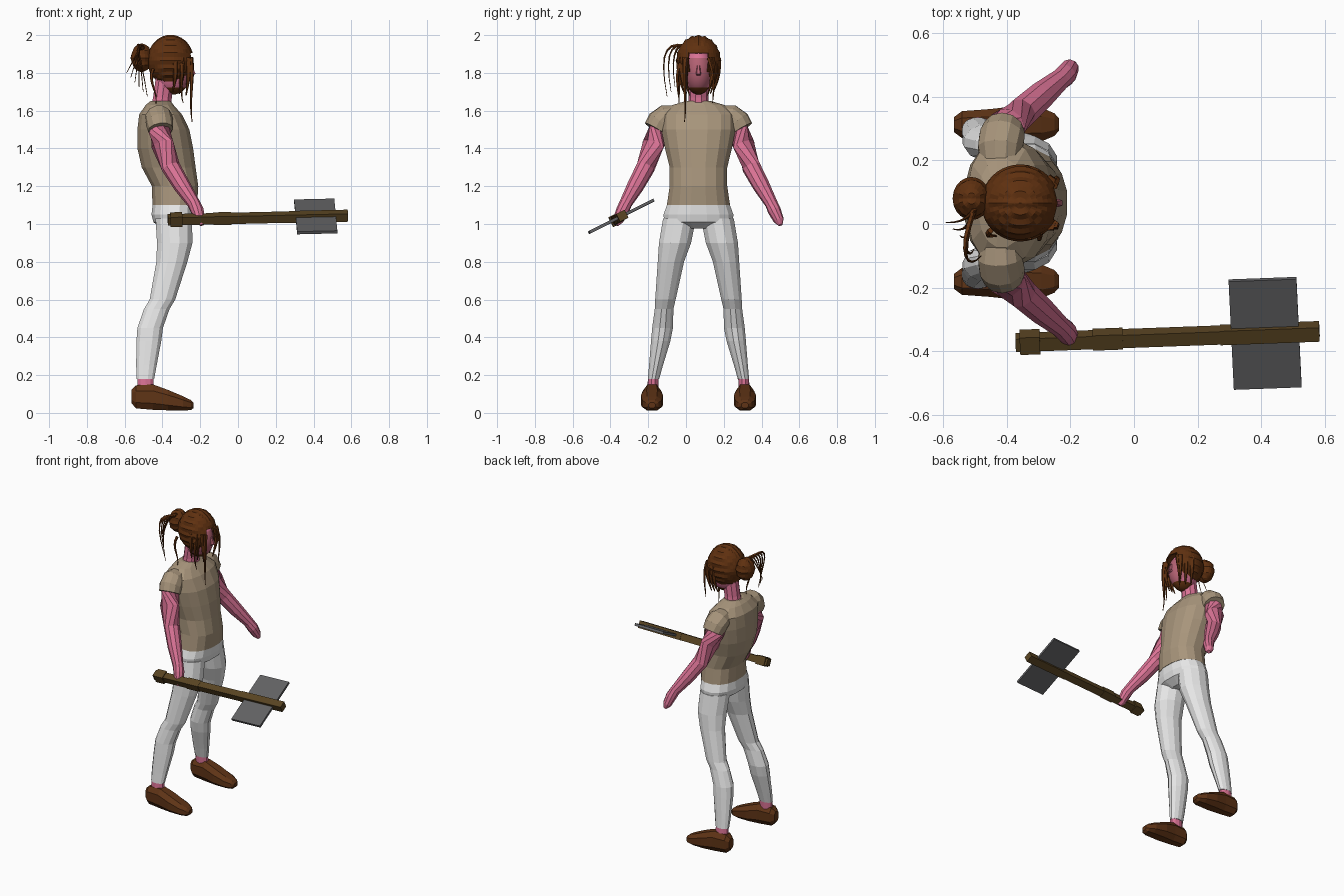
import bpy, bmesh, math
from mathutils import Vector, Matrix

if "Cube" in bpy.data.objects:
    bpy.data.objects.remove(bpy.data.objects["Cube"], do_unlink=True)

MID = 0.066  # body's plane of symmetry in y


def material(name, rgb):
    m = bpy.data.materials.new(name)
    m.use_nodes = True
    m.diffuse_color = (*rgb, 1)
    m.node_tree.nodes["Principled BSDF"].inputs["Base Color"].default_value = (*rgb, 1)
    return m


SKIN = material("pink skin", (0.70, 0.17, 0.30))
FACE = material("dusky rose", (0.45, 0.12, 0.17))
SHIRT = material("tan cloth", (0.39, 0.30, 0.20))
PANTS = material("white cloth", (0.80, 0.80, 0.80))
HAIR = material("brown hair", (0.115, 0.030, 0.005))
LEATHER = material("brown leather", (0.115, 0.034, 0.008))
WOOD = material("dark wood", (0.10, 0.058, 0.016))
METAL = material("grey metal", (0.12, 0.12, 0.125))


def finish(bm, name, *mats, smooth=False):
    bmesh.ops.recalc_face_normals(bm, faces=bm.faces)
    me = bpy.data.meshes.new(name)
    bm.to_mesh(me)
    bm.free()
    for m in mats:
        me.materials.append(m)
    ob = bpy.data.objects.new(name, me)
    bpy.context.collection.objects.link(ob)
    if smooth:
        me.shade_smooth()
    return ob


def loft(name, mat, rings, sides=12, axes=None, power=1.0, turn=0.0):
    """Skin over ellipses (x, y, z, radius a, radius b); axes fixed or square to the path."""
    bm = bmesh.new()
    pts = [Vector(r[:3]) for r in rings]
    loops = []
    for i, r in enumerate(rings):
        if axes:
            u, v = map(Vector, axes)
        else:
            t = (pts[min(i + 1, len(pts) - 1)] - pts[max(i - 1, 0)]).normalized()
            ref = Vector((0, 0, 1)) if abs(t.z) < 0.9 else Vector((1, 0, 0))
            u = t.cross(ref).normalized()
            v = u.cross(t)
        loop = []
        for k in range(sides):
            a = turn + math.tau * (k + 0.5) / sides
            c, s = math.cos(a), math.sin(a)
            c = math.copysign(abs(c) ** power, c)
            s = math.copysign(abs(s) ** power, s)
            loop.append(bm.verts.new(pts[i] + u * c * r[3] + v * s * r[-1]))
        loops.append(loop)
    for a, b in zip(loops, loops[1:]):
        for k in range(sides):
            n = (k + 1) % sides
            bm.faces.new((a[k], a[n], b[n], b[k]))
    bm.faces.new(loops[0])
    bm.faces.new(loops[-1])
    return finish(bm, name, mat)


def ball(segments, rows, centre, radii):
    bm = bmesh.new()
    bmesh.ops.create_uvsphere(bm, u_segments=segments, v_segments=rows, radius=1)
    bmesh.ops.transform(bm, matrix=Matrix.Translation(centre) @ Matrix.Diagonal((*radii, 1)), verts=bm.verts)
    return bm


FLAT = ((1, 0, 0), (0, 1, 0))
ACROSS = ((0, 1, 0), (0, 0, 1))

# Shirt, pelvis and neck: x, z, half depth, half width
torso = [(-.335, 1.10, .12, .17), (-.333, 1.20, .125, .155), (-.367, 1.30, .145, .155),
         (-.385, 1.40, .15, .18), (-.395, 1.50, .14, .20), (-.41, 1.58, .115, .20),
         (-.415, 1.63, .075, .14), (-.41, 1.65, .055, .07)]
hips = [(-.335, 1.11, .118, .166), (-.34, 1.05, .12, .188), (-.34, 1.01, .11, .185), (-.34, .975, .06, .09)]
for name, mat, rows in (("shirt", SHIRT, torso), ("pelvis", PANTS, hips)):
    loft(name, mat, [(x, MID, z, a, b) for x, z, a, b in rows], 16, FLAT, .88)
loft("neck", SKIN, [(-.41, MID, 1.60, .06), (-.40, MID, 1.67, .052), (-.385, MID, 1.78, .052)], 10, FLAT)

# Limbs, built once for each side: x, offset from the middle, z, radii
leg = [(-.34, .10, 1.03, .10, .09), (-.335, .124, .90, .097, .088), (-.35, .146, .80, .085, .072),
       (-.40, .175, .60, .07, .056), (-.43, .182, .55, .07, .051), (-.465, .19, .45, .07, .057),
       (-.472, .20, .38, .068, .053), (-.485, .225, .25, .056, .038), (-.49, .238, .18, .048, .031)]
arm = [(-.42, .16, 1.56, .06), (-.415, .205, 1.50, .062), (-.40, .24, 1.42, .06),
       (-.355, .28, 1.30, .05), (-.295, .334, 1.20, .045), (-.235, .385, 1.11, .034),
       (-.215, .402, 1.07, .035), (-.20, .425, 1.02, .028), (-.19, .435, .995, .012)]
sleeve = [(-.42, .12, 1.57, .06), (-.42, .17, 1.562, .072), (-.415, .205, 1.535, .073), (-.41, .226, 1.50, .067)]
ankle = [(-.49, .238, .20, .044, .028), (-.49, .242, .12, .046, .030)]
# x, bottom, top, half width
shoe = [(-.565, .05, .125, .025), (-.54, .02, .15, .045), (-.45, .012, .155, .052),
        (-.37, .01, .125, .062), (-.29, .01, .09, .056), (-.25, .013, .07, .038), (-.235, .025, .055, .02)]
for side, s in (("left", 1), ("right", -1)):
    def place(rows):
        return [(r[0], MID + s * r[1], *r[2:]) for r in rows]
    loft(side + "_trouser_leg", PANTS, place(leg), 12, FLAT)
    loft(side + "_ankle", SKIN, place(ankle), 10, FLAT)
    loft(side + "_arm", SKIN, place(arm), 10)
    loft(side + "_sleeve", SHIRT, place(sleeve), 12)
    loft(side + "_shoe", LEATHER,
         [(x, MID + s * .246, (lo + hi) / 2, w, (hi - lo) / 2) for x, lo, hi, w in shoe], 8, ACROSS, .8)

# Head with a darker face and a hair-coloured jaw line
bm = ball(20, 16, (-.345, MID, 1.81), (.10, .078, .125))
for f in bm.faces:
    p = f.calc_center_median()
    if p.z < 1.725:
        f.material_index = 2
    elif p.x > -.31 and p.z < 1.88:
        f.material_index = 1
finish(bm, "head", SKIN, FACE, HAIR, smooth=True)
loft("nose", FACE, [(-.25, MID, 1.84, .008), (-.236, MID, 1.795, .014), (-.25, MID, 1.785, .01)], 5, FLAT)

# Swept-back hair cap with combed ridges and an opening for the face
bm = ball(40, 20, (0, 0, 0), (1, 1, 1))
for v in bm.verts:
    around = math.atan2(v.co.z, v.co.y)
    v.co *= 1 + .025 * math.cos(20 * around) * math.hypot(v.co.y, v.co.z)
    v.co = Vector((-.357 + .122 * v.co.x, MID + .118 * v.co.y, 1.865 + .133 * v.co.z))
opening = [f for f in bm.faces for p in [f.calc_center_median()]
           if (p.x > -.33 and abs(p.y - MID) < .055 and p.z < 1.915) or p.z < 1.72 - .35 * (p.x + .30)]
bmesh.ops.delete(bm, geom=opening, context="FACES")
finish(bm, "hair_cap", HAIR).modifiers.new("thickness", "SOLIDIFY").thickness = .008

# Bun
bm = ball(20, 12, (0, 0, 0), (1, 1, 1))
for v in bm.verts:
    v.co *= 1 + .04 * math.cos(10 * math.atan2(v.co.z, v.co.y))
    v.co = Vector((-.51 + .057 * v.co.x, .08 + .065 * v.co.y, 1.88 + .075 * v.co.z))
finish(bm, "hair_bun", HAIR)


# Loose strands: bent paths that taper to a point
def strand(name, path, r):
    a, b, c, d = map(Vector, path)
    rings = []
    for i in range(9):
        t = i / 8
        u = 1 - t
        p = a * u**3 + b * 3 * u * u * t + c * 3 * u * t * t + d * t**3
        rings.append((*p, r * (1 - .85 * t)))
    loft(name, HAIR, rings, 5)


for s in (1, -1):
    for i in range(3):
        x, w = -.265 - .035 * i, .068 + .015 * i
        strand("side_lock", [(x, MID + s * w, 1.88), (x + .01, MID + s * (w + .012), 1.8),
                             (x, MID + s * w, 1.75), (x - .01, MID + s * (w - .02), 1.68 + .01 * i)], .02)
strand("long_front_lock", [(-.25, 0, 1.88), (-.235, -.02, 1.75), (-.26, .005, 1.66), (-.243, -.008, 1.54)], .014)
strand("second_front_lock", [(-.25, .12, 1.88), (-.23, .15, 1.8), (-.25, .15, 1.72), (-.25, .14, 1.64)], .012)
strand("temple_lock", [(-.30, -.03, 1.85), (-.29, -.06, 1.78), (-.31, -.04, 1.7), (-.29, -.035, 1.64)], .012)
strand("nape_lock", [(-.45, -.02, 1.82), (-.48, -.05, 1.75), (-.42, -.03, 1.7), (-.435, -.04, 1.63)], .010)
for i in range(6):
    y = .05 - .03 * i
    strand("bun_wisp", [(-.50, .05, 1.92), (-.50 - .012 * i, y, 1.97 + .004 * i),
                        (-.52, y - .05, 1.93), (-.59 + .022 * i, y * .7 - .03, 1.80 - .025 * i)], .010)

# Axe: square shaft with pommel, grip band and a flat double blade
START, END = Vector((-.372, -.372, 1.022)), Vector((.582, -.337, 1.044))
LEAN = math.radians(26.6)


def shaft(name, mat, x0, x1, half_a, half_b, z_shift=0):
    rot = (END - START).to_track_quat("X", "Z").to_matrix().to_4x4() @ Matrix.Rotation(LEAN, 4, "X")
    mid = START.lerp(END, ((x0 + x1) / 2 - START.x) / (END.x - START.x))
    bm = bmesh.new()
    bmesh.ops.create_cube(bm, size=2)
    bmesh.ops.transform(bm, matrix=Matrix.Translation(mid) @ rot @ Matrix.Diagonal(((x1 - x0) / 2, half_a, half_b, 1)),
                        verts=bm.verts)
    return finish(bm, name, mat)


shaft("axe_shaft", WOOD, -.372, .582, .0225, .0225)
shaft("axe_pommel", WOOD, -.358, -.295, .030, .029)
shaft("axe_grip_band", WOOD, -.13, -.035, .026, .025)
shaft("axe_head_socket", WOOD, .27, .582, .0245, .0235)
shaft("axe_blade", METAL, .305, .518, .19, .008)
